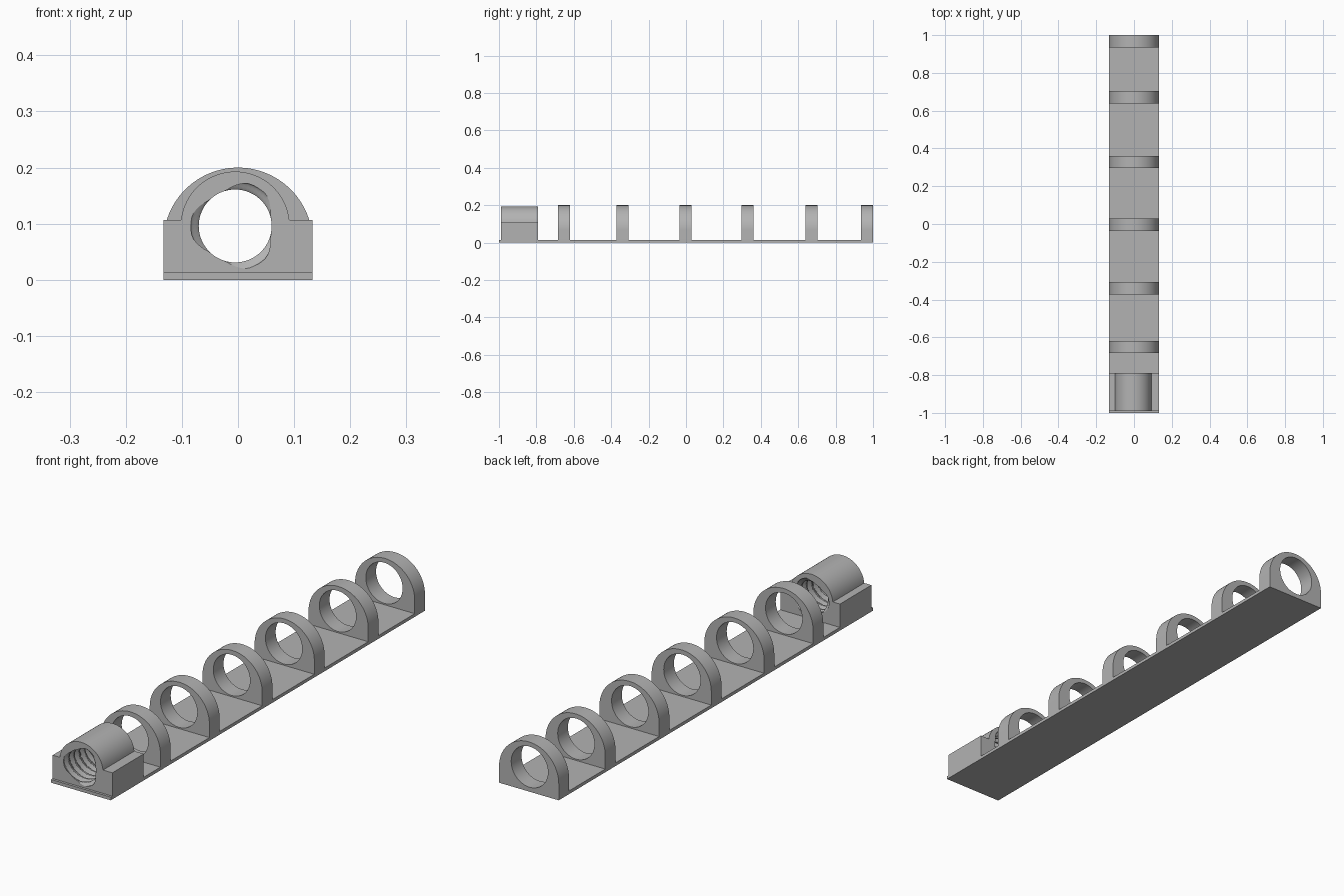
import bpy, bmesh
from math import sin, cos, pi, radians, asin

cube = bpy.data.objects.get("Cube")
if cube:
    bpy.data.objects.remove(cube)

GREY = (0.45, 0.45, 0.45, 1)
grey = bpy.data.materials.new("plain grey")
grey.use_nodes = True
grey.diffuse_color = GREY
grey.node_tree.nodes["Principled BSDF"].inputs["Base Color"].default_value = GREY

HALF = 0.133        # half width of the whole rail
FLOOR = 0.013       # plate thickness
SEGS = 60           # points around every bore


def finish(bm, name):
    bmesh.ops.recalc_face_normals(bm, faces=bm.faces[:])
    mesh = bpy.data.meshes.new(name)
    bm.to_mesh(mesh)
    bm.free()
    mesh.materials.append(grey)
    obj = bpy.data.objects.new(name, mesh)
    bpy.context.collection.objects.link(obj)
    bpy.ops.object.select_all(action='DESELECT')
    obj.select_set(True)
    bpy.context.view_layer.objects.active = obj
    bpy.ops.object.shade_smooth_by_angle(angle=radians(25))
    return obj


def arc(cx, cz, r, a0, a1, n):
    return [(cx + r * cos(a0 + (a1 - a0) * i / n), cz + r * sin(a0 + (a1 - a0) * i / n))
            for i in range(n + 1)]


def bored_block(name, outline, centre, radius, y0, y1, rows=1):
    """Extrude an outline along y with a bore whose radius is radius(row, segment)."""
    bm = bmesh.new()
    outer = [[bm.verts.new((x, y, z)) for x, z in outline] for y in (y0, y1)]
    bore = []
    for k in range(rows + 1):
        y = y0 + (y1 - y0) * k / rows
        bore.append([bm.verts.new((centre[0] + radius(k, i) * cos(2 * pi * i / SEGS), y,
                                   centre[1] + radius(k, i) * sin(2 * pi * i / SEGS)))
                     for i in range(SEGS)])
    # Outer walls
    n = len(outline)
    for i in range(n):
        j = (i + 1) % n
        bm.faces.new((outer[0][i], outer[0][j], outer[1][j], outer[1][i]))
    # Bore wall, split along the helix direction when threaded
    for a, b in zip(bore, bore[1:]):
        for i in range(SEGS):
            j = (i + 1) % SEGS
            if rows == 1:
                bm.faces.new((a[i], b[i], b[j], a[j]))
            else:
                bm.faces.new((a[j], a[i], b[i]))
                bm.faces.new((a[j], b[i], b[j]))
    # End faces with the bore left open
    for rim, hole in ((outer[0], bore[0]), (outer[1], bore[-1])):
        edges = [bm.edges.get((loop[i - 1], loop[i]))
                 for loop in (rim, hole) for i in range(len(loop))]
        bmesh.ops.triangle_fill(bm, edges=edges, use_beauty=True, normal=(0, 1, 0))
    return finish(bm, name)


# Base plate
bm = bmesh.new()
bmesh.ops.create_cube(bm, size=1)
for v in bm.verts:
    v.co = (v.co.x * 2 * HALF, v.co.y * 2, (v.co.z + 0.5) * FLOOR)
finish(bm, "base_plate")

# Row of guide rings
ring_outline = [(-HALF, FLOOR), (HALF, FLOOR)] + arc(0, 0.2 - HALF, HALF, 0, pi, 48)
for number, y in enumerate((-0.684, -0.372, -0.036, 0.296, 0.639, 0.935), 1):
    bored_block(f"guide_ring_{number}", ring_outline, (-0.003, 0.1),
                lambda k, i: 0.082, y, y + 0.065)

# Threaded nut block with a three-start internal thread
STARTS = 3
PER_PITCH = SEGS // STARTS
PITCHES = 6
SHOULDER = 0.107
NUT = (-0.005, 0.096)
NUT_R = 0.097


def thread(k, i):
    phase = ((k - i) % PER_PITCH) / PER_PITCH
    ramp = min(max(abs(phase - 0.5) * 4 - 0.5, 0), 1)
    return 0.079 - 0.014 * ramp


lift = asin((SHOULDER - NUT[1]) / NUT_R)
nut_outline = ([(-HALF, FLOOR), (HALF, FLOOR), (HALF, SHOULDER)]
               + arc(*NUT, NUT_R, lift, pi - lift, 40) + [(-HALF, SHOULDER)])
bored_block("threaded_nut_block", nut_outline, NUT, thread, -0.99, -0.79,
            PITCHES * PER_PITCH)
